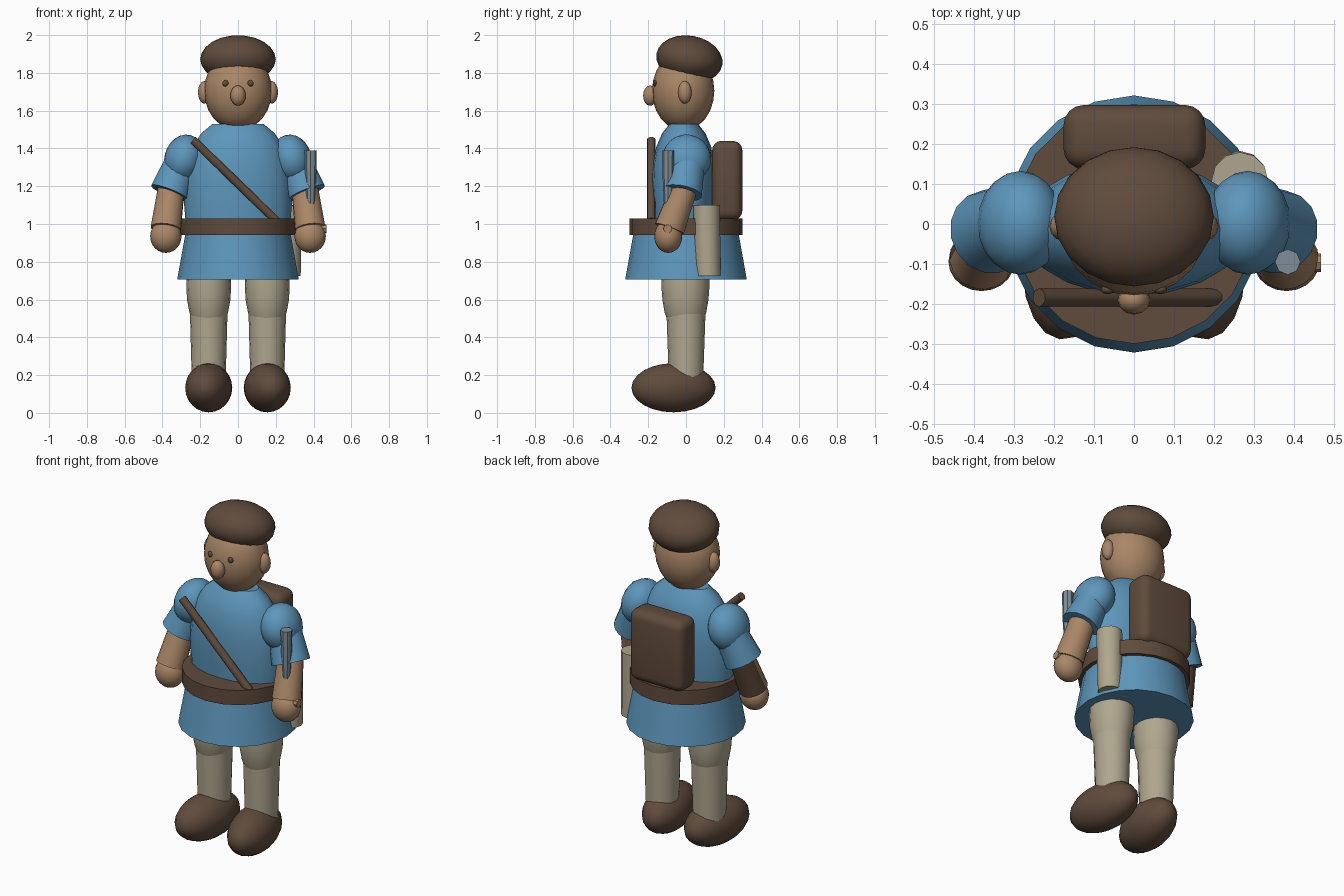
import bpy, bmesh, math
from mathutils import Vector, Matrix

if "Cube" in bpy.data.objects:
    bpy.data.objects.remove(bpy.data.objects["Cube"])


def material(name, rgb):
    m = bpy.data.materials.new(name)
    m.diffuse_color = (*rgb, 1)
    m.use_nodes = True
    m.node_tree.nodes["Principled BSDF"].inputs["Base Color"].default_value = m.diffuse_color
    return m


BLUE = material("tunic blue", (0.11, 0.305, 0.50))
BROWN = material("leather brown", (0.115, 0.07, 0.045))
SKIN = material("skin tan", (0.40, 0.24, 0.135))
BEIGE = material("cloth beige", (0.43, 0.385, 0.275))
GREY = material("metal grey", (0.21, 0.27, 0.31))


def finish(name, bm, mat, angle=40):
    bmesh.ops.recalc_face_normals(bm, faces=bm.faces)
    me = bpy.data.meshes.new(name)
    bm.to_mesh(me)
    bm.free()
    ob = bpy.data.objects.new(name, me)
    bpy.context.collection.objects.link(ob)
    me.materials.append(mat)
    bpy.ops.object.select_all(action='DESELECT')
    ob.select_set(True)
    bpy.context.view_layer.objects.active = ob
    bpy.ops.object.shade_smooth_by_angle(angle=math.radians(angle))
    return ob


def ball(name, loc, radii, mat, rot=None, u=20, v=12):
    bm = bmesh.new()
    bmesh.ops.create_uvsphere(bm, u_segments=u, v_segments=v, radius=1)
    m = Matrix.Translation(loc) @ (rot or Matrix()) @ Matrix.Diagonal((*radii, 1))
    bmesh.ops.transform(bm, matrix=m, verts=bm.verts)
    return finish(name, bm, mat)


def rod(name, a, b, ra, rb, mat, sides=16):
    """Tapered cylinder from point a to point b."""
    a, b = Vector(a), Vector(b)
    bm = bmesh.new()
    bmesh.ops.create_cone(bm, cap_ends=True, segments=sides, radius1=ra, radius2=rb,
                          depth=(b - a).length)
    q = Vector((0, 0, 1)).rotation_difference(b - a).to_matrix().to_4x4()
    bmesh.ops.transform(bm, matrix=Matrix.Translation((a + b) / 2) @ q, verts=bm.verts)
    return finish(name, bm, mat)


def stack(name, rings, mat, sides=20, cx=0, cy=0):
    """Closed body from elliptical rings (z, rx, ry)."""
    bm = bmesh.new()
    loops = [[bm.verts.new((cx + rx * math.cos(i * math.tau / sides),
                            cy + ry * math.sin(i * math.tau / sides), z))
              for i in range(sides)] for z, rx, ry in rings]
    for lo, hi in zip(loops, loops[1:]):
        for i in range(sides):
            j = (i + 1) % sides
            bm.faces.new((lo[i], lo[j], hi[j], hi[i]))
    bm.faces.new(loops[0][::-1])
    bm.faces.new(loops[-1])
    return finish(name, bm, mat)


# Head, face and cap
ball("head", (0, -0.015, 1.705), (0.18, 0.165, 0.21), SKIN)
ball("nose", (0, -0.19, 1.68), (0.041, 0.037, 0.054), SKIN, u=12, v=8)
ball("cap", (0, 0.018, 1.872), (0.2, 0.177, 0.125), BROWN,
     Matrix.Rotation(math.radians(-10), 4, 'X'))

# Torso, skirt and belt
stack("torso", [(0.98, 0.275, 0.155), (1.1, 0.285, 0.163), (1.22, 0.283, 0.167),
                (1.32, 0.27, 0.162), (1.41, 0.24, 0.145), (1.48, 0.195, 0.115),
                (1.53, 0.135, 0.075)], BLUE, cy=-0.012)
stack("skirt", [(0.705, 0.322, 0.322), (0.985, 0.272, 0.272)], BLUE)
stack("belt", [(0.943, 0.304, 0.3), (1.03, 0.304, 0.3)], BROWN)

for s, side in ((-1, "left"), (1, "right")):
    ball(side + "_eye", (s * 0.066, -0.164, 1.745), (0.017, 0.012, 0.017), BROWN, u=10, v=6)
    ball(side + "_ear", (s * 0.178, -0.006, 1.697), (0.034, 0.036, 0.06), SKIN, u=12, v=8)

    # Arms: puffed shoulder, flared sleeve, forearm, hand
    ball(side + "_shoulder", (s * 0.285, 0.003, 1.345), (0.105, 0.13, 0.13), BLUE,
         Matrix.Rotation(math.radians(-s * 15), 4, 'Y'))
    rod(side + "_sleeve", (s * 0.3, 0.012, 1.32), (s * 0.362, -0.02, 1.165),
        0.09, 0.106, BLUE)
    arm = rod(side + "_forearm", (s * 0.352, -0.005, 1.2), (s * 0.382, -0.088, 0.975),
              0.07, 0.081, SKIN)
    ball(side + "_hand", (s * 0.382, -0.094, 0.935), (0.083, 0.074, 0.088), SKIN)
    if s < 0:
        # Leather guard on the rear of one forearm
        arm.data.materials.append(BROWN)
        for p in arm.data.polygons:
            if p.normal.y > 0.1 and abs(p.normal.z) < 0.7:
                p.material_index = 1

    # Legs and boots
    x = s * 0.155
    stack(side + "_thigh", [(0.48, 0.085, 0.09), (0.53, 0.102, 0.11), (0.6, 0.115, 0.122),
                            (0.68, 0.119, 0.128), (0.75, 0.115, 0.125)], BEIGE, 16, x, -0.003)
    stack(side + "_shin", [(0.15, 0.089, 0.09), (0.55, 0.1, 0.104)], BEIGE, 16, x, 0)
    ball(side + "_boot", (x, -0.066, 0.133), (0.122, 0.225, 0.13), BROWN,
         Matrix.Rotation(math.radians(s * 8), 4, 'Z'))

# Chest baton, tucked into the belt
rod("chest_baton", (-0.238, -0.184, 1.445), (0.205, -0.184, 1.015), 0.023, 0.023, BROWN, 10)

# Metal tool at the right arm and the thumb of that hand
rod("tool_handle", (0.385, -0.095, 1.25), (0.385, -0.095, 1.39), 0.029, 0.032, GREY, 8)
rod("tool_shaft", (0.385, -0.095, 1.1), (0.385, -0.095, 1.25), 0.022, 0.029, GREY, 8)
rod("thumb", (0.42, -0.097, 0.975), (0.468, -0.097, 0.975), 0.025, 0.023, SKIN, 8)

# Rolled cloth at the hip
rod("cloth_roll", (0.265, 0.116, 0.725), (0.265, 0.109, 1.1), 0.067, 0.071, BEIGE, 12)

# Rounded backpack
bm = bmesh.new()
bmesh.ops.create_cube(bm, size=1)
bmesh.ops.transform(bm, matrix=Matrix.Translation((0.001, 0.218, 1.23))
                    @ Matrix.Diagonal((0.355, 0.16, 0.42, 1)), verts=bm.verts)
bmesh.ops.bevel(bm, geom=bm.edges[:], offset=0.05, segments=4, profile=0.5, affect='EDGES')
finish("backpack", bm, BROWN)
